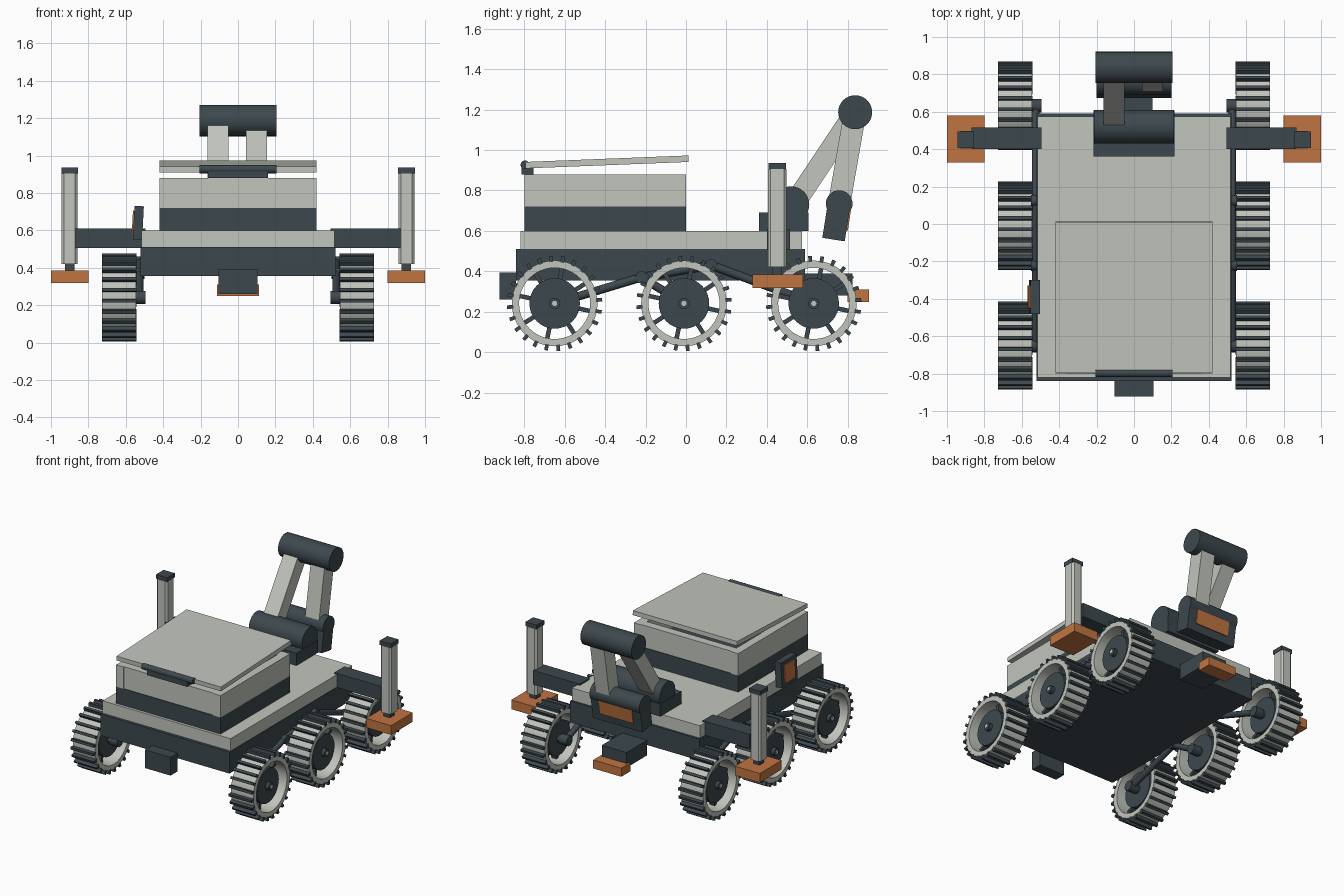
import bpy, bmesh, math
from mathutils import Vector, Matrix

cube = bpy.data.objects.get("Cube")
if cube:
    bpy.data.objects.remove(cube, do_unlink=True)


def material(name, rgb):
    m = bpy.data.materials.new(name)
    m.use_nodes = True
    color = (*rgb, 1)
    m.diffuse_color = color
    m.node_tree.nodes["Principled BSDF"].inputs["Base Color"].default_value = color
    return m


LIGHT = material("pale grey", (0.54, 0.56, 0.51))
DARK = material("dark slate", (0.046, 0.065, 0.076))
ORANGE = material("orange", (0.53, 0.175, 0.053))


def finish(name, bm, mat, smooth=False):
    bmesh.ops.recalc_face_normals(bm, faces=bm.faces)
    mesh = bpy.data.meshes.new(name)
    bm.to_mesh(mesh)
    bm.free()
    mesh.materials.append(mat)
    ob = bpy.data.objects.new(name, mesh)
    bpy.context.collection.objects.link(ob)
    if smooth:
        bpy.ops.object.select_all(action='DESELECT')
        ob.select_set(True)
        bpy.context.view_layer.objects.active = ob
        bpy.ops.object.shade_smooth_by_angle(angle=math.radians(35))
    return ob


def add_box(bm, center, size, rot=Matrix()):
    mat = Matrix.Translation(center) @ rot @ Matrix.Diagonal((*size, 1))
    return bmesh.ops.create_cube(bm, size=1, matrix=mat)["verts"]


def box(name, xs, ys, zs, mat, chamfer=0):
    bm = bmesh.new()
    spans = (xs, ys, zs)
    add_box(bm, [sum(s) / 2 for s in spans], [s[1] - s[0] for s in spans])
    if chamfer:
        upright = [e for e in bm.edges
                   if abs(e.verts[0].co.z - e.verts[1].co.z) > 0.01]
        bmesh.ops.bevel(bm, geom=upright, offset=chamfer, segments=1, affect='EDGES')
    return finish(name, bm, mat)


def beam(name, xs, start, end, thick, mat):
    """Box running between two (y, z) points."""
    a, b = Vector((0, *start)), Vector((0, *end))
    d = b - a
    c = (a + b) / 2 + Vector((sum(xs) / 2, 0, 0))
    bm = bmesh.new()
    add_box(bm, c, (xs[1] - xs[0], d.length, thick),
            Matrix.Rotation(math.atan2(d.z, d.y), 4, 'X'))
    return finish(name, bm, mat)


def rod(name, a, b, r, mat, sides=32):
    a, b = Vector(a), Vector(b)
    d = b - a
    bm = bmesh.new()
    bmesh.ops.create_cone(
        bm, cap_ends=True, segments=sides, radius1=r, radius2=r, depth=d.length,
        matrix=Matrix.Translation((a + b) / 2) @ d.to_track_quat('Z', 'Y').to_matrix().to_4x4())
    return finish(name, bm, mat, True)


# Chassis
box("chassis", (-.52, .52), (-.84, .59), (.355, .51), DARK)
box("deck", (-.515, .515), (-.82, .575), (.51, .60), LIGHT)
box("front_block", (-.103, .103), (-.922, -.84), (.26, .393), DARK)
box("rear_block", (-.1, .1), (.59, .825), (.28, .39), DARK)
box("rear_foot", (-.113, .113), (.8, .905), (.248, .31), ORANGE)

# Open storage bin with tilted lid
box("bin_base", (-.42, .42), (-.80, 0), (.60, .72), DARK)
for side, s in (("left", 1), ("right", -1)):
    box("bin_wall_" + side, sorted((s * .36, s * .42)), (-.80, 0), (.72, .88), LIGHT)
box("bin_wall_front", (-.36, .36), (-.795, -.735), (.72, .88), LIGHT)
box("bin_wall_back", (-.36, .36), (-.065, -.005), (.72, .88), LIGHT)
beam("bin_lid", (-.42, .42), (-.795, .925), (.012, .957), .032, LIGHT)
box("lid_latch", (-.16, .16), (-.815, -.755), (.88, .915), DARK)
rod("lid_handle", (-.205, -.797, .927), (.205, -.797, .927), .022, DARK, 12)

# Robot arm
box("arm_mount", (-.217, .217), (.362, .607), (.60, .69), DARK)
rod("arm_shoulder", (-.215, .52, .73), (.215, .52, .73), .09, DARK)
beam("upper_arm", (-.163, -.05), (.52, .71), (.837, 1.187), .105, LIGHT)
rod("arm_elbow", (-.205, .837, 1.187), (.205, .837, 1.187), .084, DARK)
beam("forearm", (.043, .155), (.837, 1.187), (.758, .735), .11, LIGHT)
rod("arm_wrist", (-.2, .758, .735), (.2, .758, .735), .066, DARK)
beam("tool_head", (-.2, .2), (.758, .735), (.73, .557), .112, DARK)
beam("tool_panel", (-.135, .135), (.812, .702), (.797, .602), .008, ORANGE)

# Side instrument box with framed panel
tilt = Matrix.Rotation(math.radians(3), 4, 'Y')
for name, x, size, mat in (("side_box", -.533, (.05, .18, .18), DARK),
                           ("side_panel", -.561, (.008, .12, .13), ORANGE)):
    bm = bmesh.new()
    add_box(bm, (x, -.39, .64), size, tilt)
    finish(name, bm, mat)

# Outriggers with drill towers
for side, s in (("left", 1), ("right", -1)):
    def span(a, b):
        return sorted((s * a, s * b))
    box("outrigger_" + side, span(.495, .87), (.40, .515), (.507, .61), DARK)
    box("tower_" + side, span(.858, .943), (.405, .497), (.42, .905), LIGHT, .013)
    box("tower_cap_" + side, span(.855, .945), (.407, .495), (.905, .935), DARK)
    box("tower_stem_" + side, span(.875, .925), (.425, .475), (.38, .425), DARK)
    box("drill_foot_" + side, span(.8, 1), (.33, .58), (.318, .385), ORANGE)

# Wheel parts, built around the x axis
HALF = .09


def ring(bm, profile, segments=48):
    verts = [bm.verts.new((x, 0, r)) for x, r in profile]
    edges = [bm.edges.new((verts[i], verts[i - 1])) for i in range(len(verts))]
    bmesh.ops.spin(bm, geom=verts + edges, cent=(0, 0, 0), axis=(1, 0, 0),
                   angle=math.tau, steps=segments, use_merge=True)
    bmesh.ops.remove_doubles(bm, verts=bm.verts, dist=1e-5)


def spokes(bm, count, inner, outer, width, depth, offset=0):
    for i in range(count):
        rot = Matrix.Rotation(math.tau * i / count + offset, 4, 'X')
        add_box(bm, rot @ Vector((0, (inner + outer) / 2, 0)),
                (width, outer - inner, depth), rot)


bm = bmesh.new()
ring(bm, [(-HALF, .176), (HALF, .176), (HALF, .212), (-HALF, .212)])
rim = finish("wheel_rim", bm, LIGHT, True)
bm = bmesh.new()
spokes(bm, 24, .205, .236, HALF * 2 + .004, .018, .08)
treads = finish("wheel_treads", bm, DARK)
bm = bmesh.new()
spokes(bm, 8, .1, .18, .04, .022, math.radians(-12))
spoke_set = finish("wheel_spokes", bm, DARK)
disc = rod("wheel_disc", (-.06, 0, 0), (.06, 0, 0), .125, DARK)
hub = rod("wheel_hub", (-.09, 0, 0), (.085, 0, 0), .028, DARK, 16)
bolt = rod("wheel_bolt", (.08, 0, 0), (.09, 0, 0), .013, LIGHT, 12)
parts = (rim, treads, spoke_set, disc, hub, bolt)

# Six wheels share the same meshes
AXLE_Z = .241
WHEELS = (("front", -.65), ("middle", -.01), ("rear", .632))
for side, s in (("left", 1), ("right", -1)):
    for place, y in WHEELS:
        for part in parts:
            copy = part.copy()
            copy.name = f"{part.name}_{place}_{side}"
            copy.location = (s * .636, y, AXLE_Z)
            copy.scale.x = s
            bpy.context.collection.objects.link(copy)
        rod(f"axle_{place}_{side}", (s * .495, y, AXLE_Z), (s * .56, y, AXLE_Z), .036, DARK, 16)
    # Suspension linkage
    x = s * .525
    pivot, knee = (x, .125, .43), (x, -.22, .37)
    axles = [(x, y, AXLE_Z) for _, y in WHEELS]
    for name, a, b in (("front_link", axles[0], knee), ("middle_link", axles[1], knee),
                       ("rocker_link", knee, pivot), ("rear_link", pivot, axles[2])):
        rod(f"{name}_{side}", a, b, .021, DARK, 12)
    for name, p in (("rocker_pivot", pivot), ("bogie_pivot", knee)):
        rod(f"{name}_{side}", (s * .5, *p[1:]), (s * .55, *p[1:]), .03, DARK, 16)
for part in parts:
    bpy.data.objects.remove(part, do_unlink=True)
